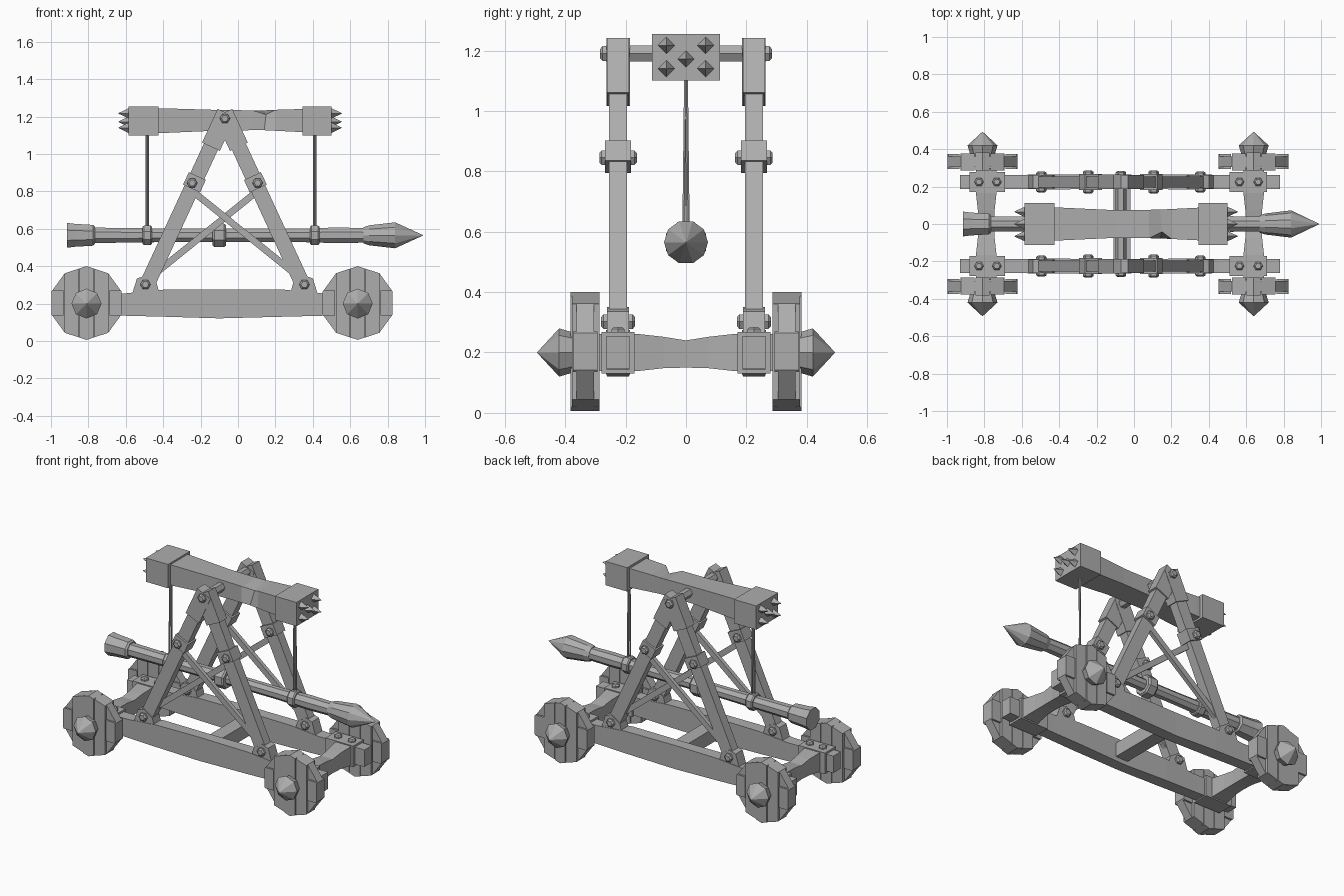
import bpy, bmesh, math
from mathutils import Vector, Matrix

if "Cube" in bpy.data.objects:
    bpy.data.objects.remove(bpy.data.objects["Cube"])

wood = bpy.data.materials.new("grey_wood")
wood.diffuse_color = (0.42, 0.42, 0.42, 1)
wood.use_nodes = True
wood.node_tree.nodes["Principled BSDF"].inputs["Base Color"].default_value = wood.diffuse_color


def finish(name, bm):
    bmesh.ops.recalc_face_normals(bm, faces=bm.faces[:])
    me = bpy.data.meshes.new(name)
    bm.to_mesh(me)
    bm.free()
    me.materials.append(wood)
    ob = bpy.data.objects.new(name, me)
    bpy.context.collection.objects.link(ob)
    return ob


def skin(bm, rings):
    """Join rings of points into a closed solid."""
    vs = [[bm.verts.new(p) for p in r] for r in rings]
    n = len(vs[0])
    for a, b in zip(vs, vs[1:]):
        for i in range(n):
            bm.faces.new((a[i], a[(i + 1) % n], b[(i + 1) % n], b[i]))
    bm.faces.new(vs[0][::-1])
    bm.faces.new(vs[-1])


def turned(name, start, axis, profile, sides, phase=0.0):
    """Faceted turned part; profile is (distance along axis, radius)."""
    axis = Vector(axis).normalized()
    u = axis.cross(Vector((0, 0, 1)))
    u = u.normalized() if u.length > 0.01 else Vector((1, 0, 0))
    v = axis.cross(u)
    ang = [2 * math.pi * i / sides + phase for i in range(sides)]
    bm = bmesh.new()
    skin(bm, [[Vector(start) + axis * d + (u * math.cos(a) + v * math.sin(a)) * r
               for a in ang] for d, r in profile])
    return finish(name, bm)


def box_loft(name, axis, sections):
    """Four-sided beam; section is (pos, side centre, z centre, half side, half height)."""
    bm = bmesh.new()
    rings = []
    for p, c, z, h, k in sections:
        pts = [(c - h, z - k), (c + h, z - k), (c + h, z + k), (c - h, z + k)]
        rings.append([(p, s, t) if axis == 'x' else (s, p, t) for s, t in pts])
    skin(bm, rings)
    return finish(name, bm)


def box(name, x0, x1, y0, y1, z0, z1):
    return box_loft(name, 'x', [(x, (y0 + y1) / 2, (z0 + z1) / 2, (y1 - y0) / 2, (z1 - z0) / 2)
                                for x in (x0, x1)])


def strut(name, a, b, w, y, d, t0=0.0, t1=1.0):
    """Flat bar in the xz plane, covering t0..t1 of the line a-b."""
    a, b = Vector(a), Vector(b)
    n = Vector((-(b - a).y, (b - a).x)).normalized() * w / 2
    p, q = a.lerp(b, t0), a.lerp(b, t1)
    prism(name, [p - n, q - n, q + n, p + n], y - d / 2, y + d / 2)


def prism(name, outline, y0, y1, cuts=()):
    """Outline in xz pushed along y, trimmed by (point, outward normal) planes."""
    bm = bmesh.new()
    skin(bm, [[(p[0], y, p[1]) for p in outline] for y in (y0, y1)])
    for co, no in cuts:
        res = bmesh.ops.bisect_plane(bm, geom=bm.verts[:] + bm.edges[:] + bm.faces[:],
                                     plane_co=co, plane_no=no, clear_outer=True)
        edges = [e for e in res['geom_cut'] if isinstance(e, bmesh.types.BMEdge)]
        bmesh.ops.holes_fill(bm, edges=edges)
    return finish(name, bm)


def bolt(name, x, y, z, s):
    turned(name, (x, y, z), (0, s, 0), [(0, 0.028), (0.014, 0.028), (0.022, 0.018)], 6)


APEX, FEET = (-0.07, 1.2), (-0.5, 0.36)
AXLES = (-0.81, 0.64)

# Wheels: thin core with thick planks crossing it, and pointed hubs
for cx in AXLES:
    deca = [(cx + 0.197 * math.sin(i * math.pi / 5), 0.203 + 0.197 * math.cos(i * math.pi / 5))
            for i in range(10)]
    for s in (-1, 1):
        def span(a, b):
            return min(s * a, s * b), max(s * a, s * b)
        prism("wheel_core", deca, *span(0.305, 0.362))
        for k in (-1, 0, 1):  # upright planks
            c, h = cx + k * 0.079, 0.0375
            prism("wheel_plank", deca, *span(0.287, 0.382 if k == 0 else 0.378),
                  cuts=[((c + h, 0, 0), (1, 0, 0)), ((c - h, 0, 0), (-1, 0, 0))])
        for k in (-1, 1):  # side cleats
            prism("wheel_cleat", deca, *span(0.293, 0.374),
                  cuts=[((cx + k * 0.122, 0, 0), (-k, 0, 0)),
                        ((cx, 0, 0.27), (0, 0, 1)), ((cx, 0, 0.135), (0, 0, -1))])
        turned("wheel_hub", (cx, s * 0.36, 0.2), (0, s, 0),
               [(0, 0.06), (0.02, 0.068), (0.06, 0.08), (0.133, 0.001)], 8)

# Axle beams, thinner in the middle
for cx in (-0.79, 0.64):
    box_loft("axle_beam", 'y', [(-0.3, cx, 0.2, 0.055, 0.062), (-0.165, cx, 0.2, 0.055, 0.062),
                                (-0.075, cx, 0.2, 0.045, 0.052), (0.0, cx, 0.195, 0.043, 0.045),
                                (0.075, cx, 0.2, 0.045, 0.052), (0.165, cx, 0.2, 0.055, 0.062),
                                (0.3, cx, 0.2, 0.055, 0.062)])
box("middle_cross_beam", -0.11, -0.02, -0.2, 0.2, 0.15, 0.24)

for s in (-1, 1):
    y = s * 0.225
    # Side rails with end sleeves and bolts
    box_loft("side_rail", 'x', [(-0.93, y, 0.2, 0.038, 0.055), (-0.6, y, 0.195, 0.038, 0.06),
                                (-0.4, y, 0.202, 0.04, 0.072), (-0.1, y, 0.198, 0.036, 0.077),
                                (0.25, y, 0.202, 0.04, 0.072), (0.45, y, 0.195, 0.038, 0.06),
                                (0.78, y, 0.2, 0.038, 0.055)])
    for x0, x1 in ((-0.88, -0.69), (0.51, 0.71)):
        box("rail_sleeve", x0, x1, y - 0.054, y + 0.054, 0.13, 0.268)
        for f in (0.27, 0.77):
            turned("sleeve_bolt", (x0 + (x1 - x0) * f, y, 0.265), (0, 0, 1),
                   [(0, 0.025), (0.012, 0.025), (0.02, 0.016)], 6)
    # A-frame legs with collars, feet and bolts
    for m in (-1, 1):
        foot = (-0.07 + m * 0.44, 0.25)
        strut("frame_leg", foot, APEX, 0.082, y, 0.06, 0.0, 0.98)
        strut("leg_top", foot, APEX, 0.105, y, 0.078 if m < 0 else 0.074, 0.83, 1.02)
        strut("leg_collar", foot, APEX, 0.1, y, 0.086, 0.595, 0.665)
        fx = -0.07 + m * 0.425
        prism("leg_foot", [(fx - m * dx, z) for dx, z in
                           ((-0.07, 0.255), (0.075, 0.255), (0.06, 0.31), (0.0, 0.35), (-0.045, 0.335))],
              y - 0.036, y + 0.036)
        for side in (-1, 1):
            bolt("foot_bolt", fx, y + side * 0.034, 0.302, side)
            bolt("collar_bolt", -0.07 + m * 0.175, y + side * 0.04, 0.845, side)
        # Diagonal braces
        strut("cross_brace", (-0.07 + m * 0.16, 0.79), (-0.07 - m * 0.38, 0.355), 0.036,
              y + m * 0.012, 0.026)
    bolt("apex_bolt", -0.07, s * 0.262, 1.19, s)

# Cross pin carrying the top beam
turned("cross_pin", (-0.07, -0.265, 1.19), (0, 1, 0), [(0, 0.03), (0.53, 0.03)], 6)

# Top beam with a chipped front edge
beam = box_loft("top_beam", 'x', [(-0.5, 0, 1.178, 0.088, 0.066), (-0.4, 0, 1.178, 0.088, 0.066),
                                  (-0.1, 0, 1.18, 0.074, 0.055), (0.08, 0, 1.18, 0.076, 0.053),
                                  (0.14, 0, 1.18, 0.077, 0.053), (0.2, 0, 1.18, 0.08, 0.056),
                                  (0.4, 0, 1.178, 0.09, 0.064)])
for v in beam.data.vertices:
    if abs(v.co.x - 0.14) < 0.01 and v.co.y < 0 and v.co.z > 1.2:
        v.co += Vector((0.01, 0.035, -0.022))

# Spiked end blocks
for x0, x1, d in ((-0.585, -0.425, -1), (0.345, 0.5, 1)):
    box("end_block", x0, x1, -0.113, 0.113, 1.1, 1.255)
    for sy, sz in ((-0.065, 1.217), (0.065, 1.217), (0, 1.172), (-0.065, 1.14), (0.065, 1.14)):
        turned("spike", (x0 if d < 0 else x1, sy, sz), (d, 0, 0), [(-0.005, 0.03), (0.055, 0.001)], 4)

# Ram log with flared butt and pointed head
RAM = (0, 0, 0.565)
turned("ram_log", RAM, (1, 0, 0), [(-0.8, 0.045), (-0.3, 0.038), (0.3, 0.038), (0.52, 0.045), (0.7, 0.042)], 8, 0.39)
turned("ram_butt", RAM, (1, 0, 0), [(-0.915, 0.072), (-0.87, 0.066), (-0.775, 0.06), (-0.765, 0.05)], 8, 0.39)
turned("ram_head", RAM, (1, 0, 0), [(0.67, 0.045), (0.7, 0.056), (0.84, 0.073), (0.99, 0.001)], 10)
turned("middle_band", RAM, (1, 0, 0), [(-0.135, 0.06), (-0.125, 0.068), (-0.075, 0.068), (-0.065, 0.06)], 8, 0.39)

# Hanging ropes and the bands they hold
for x in (-0.485, 0.41):
    turned("rope_band", RAM, (1, 0, 0), [(x - 0.025, 0.05), (x - 0.018, 0.056), (x + 0.018, 0.056), (x + 0.025, 0.05)], 8, 0.39)
    for k in (-1, 1):
        turned("rope", (x + k * 0.004, k * 0.007, 0.6), (0, -k * 0.006, 0.52), [(0, 0.006), (0.52, 0.006)], 6)
